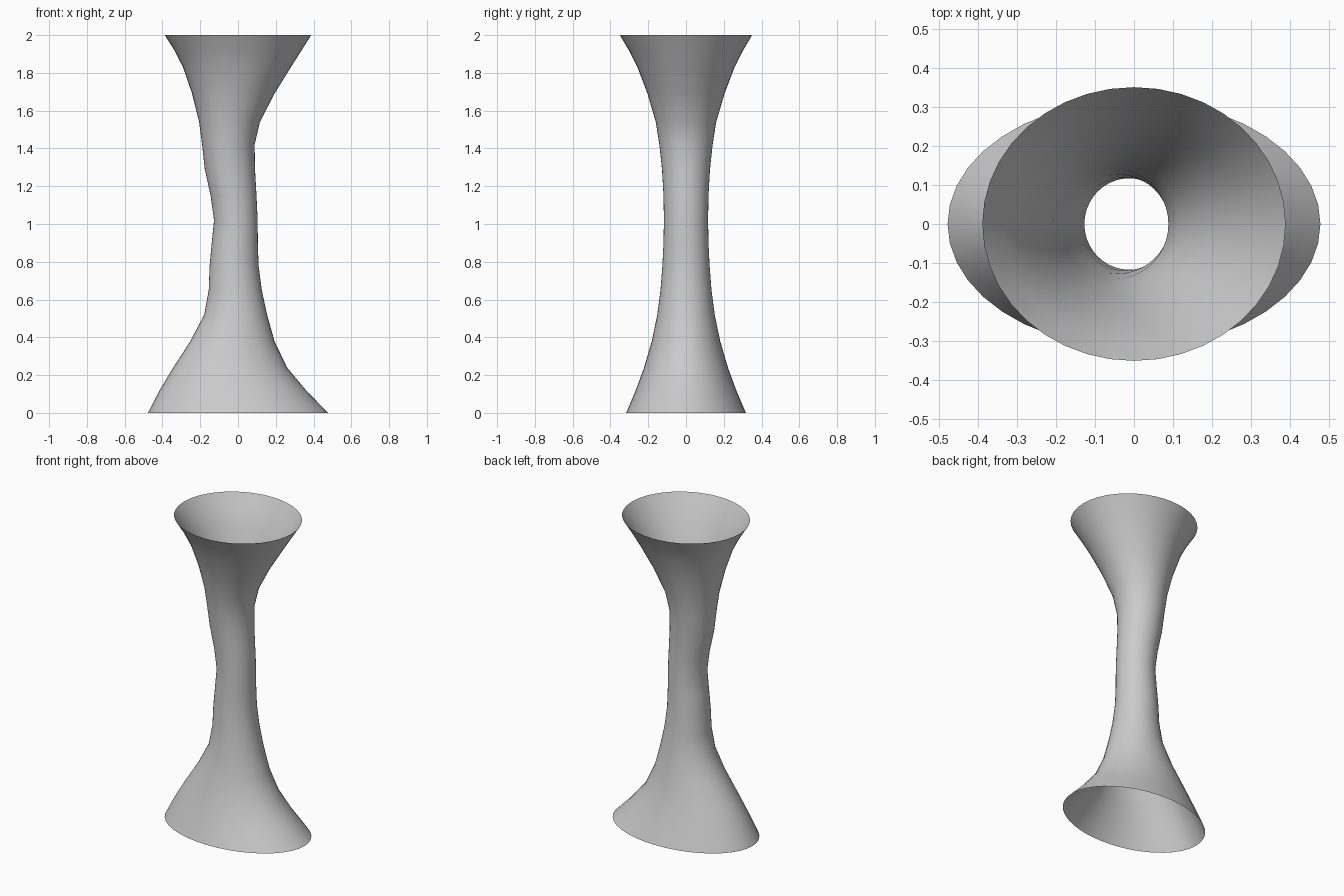
import bpy, bmesh, math

# Cross-section rings: height, left x, right x, half depth
RINGS = [
    (0.00, -0.477, 0.477, 0.317), (0.12, -0.415, 0.360, 0.266),
    (0.24, -0.343, 0.260, 0.222), (0.38, -0.252, 0.193, 0.181),
    (0.52, -0.179, 0.154, 0.152), (0.65, -0.155, 0.126, 0.135),
    (0.78, -0.150, 0.109, 0.125), (0.90, -0.139, 0.105, 0.119),
    (1.02, -0.127, 0.104, 0.117), (1.15, -0.145, 0.098, 0.119),
    (1.29, -0.176, 0.090, 0.127), (1.42, -0.190, 0.088, 0.141),
    (1.54, -0.206, 0.116, 0.160), (1.69, -0.243, 0.193, 0.204),
    (1.83, -0.291, 0.280, 0.257), (1.92, -0.337, 0.337, 0.303),
    (2.00, -0.388, 0.388, 0.350),
]
SIDES = 40

# Open hourglass tube, skinned ring to ring
bm = bmesh.new()
loops = []
for z, left, right, depth in RINGS:
    cx, rx = (left + right) / 2, (right - left) / 2
    loops.append([bm.verts.new((cx + rx * math.cos(a), depth * math.sin(a), z))
                  for a in (2 * math.pi * i / SIDES for i in range(SIDES))])
for lower, upper in zip(loops, loops[1:]):
    for i in range(SIDES):
        j = (i + 1) % SIDES
        bm.faces.new((lower[i], lower[j], upper[j], upper[i])).smooth = True

mesh = bpy.data.meshes.new("waisted_tube")
bm.to_mesh(mesh)
bm.free()
tube = bpy.data.objects.new("waisted_tube", mesh)
bpy.context.collection.objects.link(tube)
